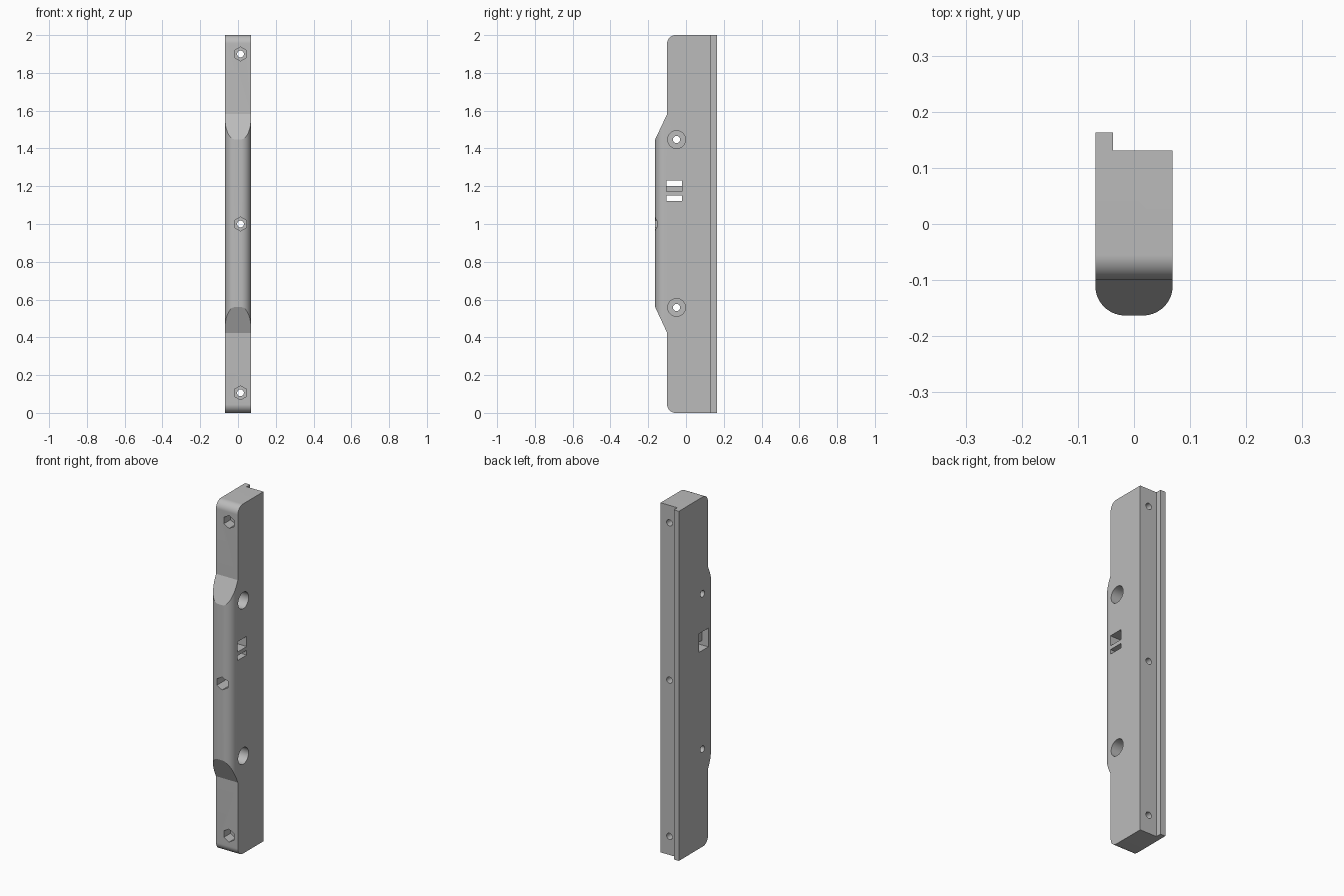
import bpy, bmesh
from math import cos, sin, pi, radians
from mathutils import Vector

if "Cube" in bpy.data.objects:
    bpy.data.objects.remove(bpy.data.objects["Cube"], do_unlink=True)

HALF_X, HALF_Y, BACK, SEAT = 0.069, 0.163, 0.131, -0.1

grey = bpy.data.materials.new("plain grey")
grey.use_nodes = True
grey.diffuse_color = (0.5, 0.5, 0.5, 1)
grey.node_tree.nodes["Principled BSDF"].inputs["Base Color"].default_value = (0.5, 0.5, 0.5, 1)


def arc(cx, cy, r, start, end, steps=14):
    """Points on an arc, angles in degrees."""
    angles = [radians(start + (end - start) * i / steps) for i in range(steps + 1)]
    return [(cx + r * cos(a), cy + r * sin(a)) for a in angles]


def prism(name, outline, axis, low, high):
    """Extrude a 2D outline along an axis; the outline uses the other two axes in order."""
    def place(p, d):
        co = list(p)
        co.insert("xyz".index(axis), d)
        return Vector(co)
    bm = bmesh.new()
    face = bm.faces.new([bm.verts.new(place(p, low)) for p in outline])
    extruded = bmesh.ops.extrude_face_region(bm, geom=[face])["geom"]
    verts = [g for g in extruded if isinstance(g, bmesh.types.BMVert)]
    bmesh.ops.translate(bm, verts=verts, vec=place((0, 0), high - low))
    bmesh.ops.recalc_face_normals(bm, faces=bm.faces)
    mesh = bpy.data.meshes.new(name)
    bm.to_mesh(mesh)
    bm.free()
    mesh.materials.append(grey)
    obj = bpy.data.objects.new(name, mesh)
    bpy.context.collection.objects.link(obj)
    return obj


def polygon(cx, cy, r, sides, turn=0):
    return [(cx + r * cos(2 * pi * i / sides + turn), cy + r * sin(2 * pi * i / sides + turn))
            for i in range(sides)]


def box(y0, y1, z0, z1):
    return [(y0, z0), (y1, z0), (y1, z1), (y0, z1)]


def combine(target, cutter, operation="DIFFERENCE"):
    mod = target.modifiers.new(cutter.name, "BOOLEAN")
    mod.operation, mod.solver, mod.object = operation, "EXACT", cutter
    bpy.context.view_layer.objects.active = target
    bpy.ops.object.modifier_apply(modifier=mod.name)
    bpy.data.objects.remove(cutter, do_unlink=True)


# Side profile: rounded ends and a raised middle grip
r = 0.045
profile = [(0.3, 0)] + arc(SEAT + r, r, r, 270, 180)
profile += [(SEAT, 0.424), (-HALF_Y, 0.56), (-HALF_Y, 1.448), (SEAT, 1.582)]
profile += arc(SEAT + r, 2 - r, r, 180, 90) + [(0.3, 2)]
handle = prism("handle_body", profile, "x", -0.2, 0.2)

# Plan outline: rounded front corners and a narrow lip along the back
r = 0.053
plan = arc(-HALF_X + r, -HALF_Y + r, r, 180, 270) + arc(HALF_X - r, -HALF_Y + r, r, 270, 360)
plan += [(HALF_X, BACK), (-0.037, BACK), (-0.037, HALF_Y), (-HALF_X, HALF_Y)]
combine(handle, prism("plan_cutter", plan, "z", -0.1, 2.1), "INTERSECT")

# Front bolt holes with hexagonal nut pockets
for z in (0.106, 1.0, 1.9):
    combine(handle, prism("bolt_hole", polygon(0.013, z, 0.018, 32), "y", -0.3, 0.3))
    combine(handle, prism("nut_pocket", polygon(0.013, z, 0.037, 6, pi / 2), "y", -0.3, -0.04))

# Side screw holes with deep counterbores
for z in (0.558, 1.447):
    combine(handle, prism("screw_hole", polygon(-0.05, z, 0.019, 32), "x", -0.3, 0.3))
    combine(handle, prism("counterbore", polygon(-0.05, z, 0.047, 40), "x", -0.03, 0.3))

# Strap opening: pocket on one side, two slots and a step on the other
y0, y1 = -0.103, -0.02
combine(handle, prism("strap_pocket", box(y0, y1, 1.123, 1.23), "x", -0.3, -0.03))
combine(handle, prism("lower_slot", box(y0, y1, 1.123, 1.15), "x", -0.05, 0.3))
combine(handle, prism("upper_slot", box(y0, y1, 1.2, 1.23), "x", -0.05, 0.3))
combine(handle, prism("slot_step", box(y0, y1, 1.172, 1.21), "x", 0.01, 0.3))

bpy.ops.object.select_all(action="DESELECT")
handle.select_set(True)
bpy.context.view_layer.objects.active = handle
bpy.ops.object.shade_smooth_by_angle(angle=radians(20))
